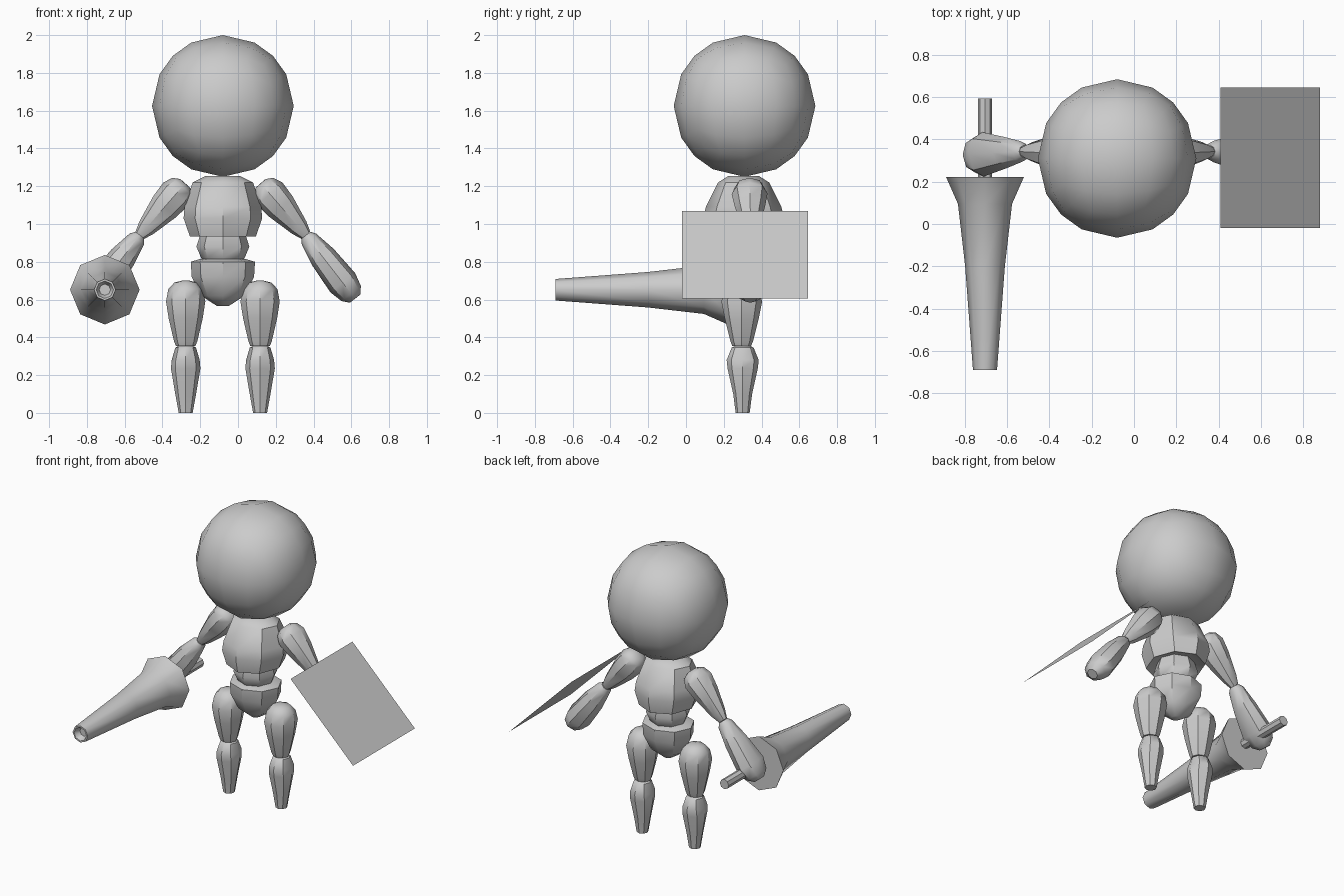
import bpy, bmesh, math
from mathutils import Vector

if "Cube" in bpy.data.objects:
    bpy.data.objects.remove(bpy.data.objects["Cube"])

MID, CY = -0.08, 0.31          # body centre line in x and y
grey = bpy.data.materials.new("plain grey")
grey.diffuse_color = (0.6, 0.6, 0.6, 1)
grey.use_nodes = True
grey.node_tree.nodes["Principled BSDF"].inputs["Base Color"].default_value = grey.diffuse_color


def finish(name, bm, angle=40):
    bmesh.ops.recalc_face_normals(bm, faces=bm.faces)
    me = bpy.data.meshes.new(name)
    bm.to_mesh(me)
    bm.free()
    me.materials.append(grey)
    ob = bpy.data.objects.new(name, me)
    bpy.context.collection.objects.link(ob)
    bpy.ops.object.select_all(action='DESELECT')
    ob.select_set(True)
    bpy.context.view_layer.objects.active = ob
    bpy.ops.object.shade_smooth_by_angle(angle=math.radians(angle))
    return ob


def loft(name, p0, p1, rings, n=8, angle=40):
    """Skin n-sided rings (t, half width, half depth) along p0 to p1."""
    p0, p1 = Vector(p0), Vector(p1)
    d = (p1 - p0).normalized()
    side = Vector((0, 1, 0)) if abs(d.y) < 0.9 else Vector((0, 0, 1))
    u = side.cross(d).normalized()
    v = d.cross(u)
    bm = bmesh.new()
    loops = []
    for t, ru, rv in rings:
        c = p0.lerp(p1, t)
        loops.append([bm.verts.new(c + u * ru * math.cos(math.tau * i / n)
                                   + v * rv * math.sin(math.tau * i / n)) for i in range(n)])
    for a, b in zip(loops, loops[1:]):
        for i in range(n):
            j = (i + 1) % n
            bm.faces.new((a[i], a[j], b[j], b[i]))
    bm.faces.new(loops[0])
    bm.faces.new(loops[-1])
    return finish(name, bm, angle)


def upright(name, x, y, rings, angle=40):
    """Vertical loft whose rings are given as (z, half width, half depth)."""
    return loft(name, (x, y, 0), (x, y, 1), rings, angle=angle)


# Head: a cube grid pushed out to a sphere
bm = bmesh.new()
bmesh.ops.create_cube(bm, size=2)
bmesh.ops.subdivide_edges(bm, edges=bm.edges[:], cuts=3, use_grid_fill=True)
for vert in bm.verts:
    vert.co = vert.co.normalized() * 0.375 + Vector((MID, CY, 1.625))
finish("head", bm)

# Torso, waist and pelvis
torso = upright("torso", MID, 0.305, [
    (0.955, 0.13, 0.13), (0.935, 0.175, 0.195), (1.03, 0.208, 0.215),
    (1.09, 0.203, 0.2), (1.22, 0.16, 0.135), (1.255, 0.09, 0.08)])
upright("waist", MID, 0.305, [
    (0.80, 0.10, 0.10), (0.82, 0.115, 0.115), (0.88, 0.14, 0.14), (0.96, 0.115, 0.115)])
upright("pelvis", MID, 0.305, [
    (0.565, 0.03, 0.03), (0.62, 0.115, 0.10), (0.72, 0.165, 0.145),
    (0.80, 0.17, 0.15), (0.815, 0.12, 0.11)])

# Limbs on both sides
for s, word in ((-1, "right"), (1, "left")):
    lx = MID + s * 0.197
    upright(word + "_thigh", lx, 0.295, [
        (0.355, 0.052, 0.05), (0.38, 0.062, 0.06), (0.50, 0.09, 0.09),
        (0.59, 0.104, 0.108), (0.655, 0.092, 0.09), (0.69, 0.06, 0.06), (0.70, 0.02, 0.02)])
    upright(word + "_shin", lx, 0.30, [
        (0, 0.037, 0.037), (0.10, 0.055, 0.05), (0.235, 0.078, 0.08),
        (0.28, 0.074, 0.085), (0.345, 0.055, 0.058), (0.357, 0.035, 0.035)])
    elbow = (MID + s * 0.44, 0.343, 0.94)
    loft(word + "_upper_arm", (MID + s * 0.20, 0.335, 1.215), elbow, [
        (0, 0.035, 0.035), (0.06, 0.07, 0.075), (0.2, 0.09, 0.095),
        (0.45, 0.082, 0.08), (0.85, 0.05, 0.045), (1, 0.03, 0.025)])
    hand_y = 0.325 if s < 0 else 0.34
    loft(word + "_forearm", elbow, (MID + s * 0.70, hand_y, 0.605), [
        (0, 0.03, 0.03), (0.06, 0.048, 0.05), (0.35, 0.072, 0.075),
        (0.75, 0.083, 0.105), (0.92, 0.065, 0.08), (1, 0.035, 0.035)])

# Lance with a hollow tip, and its grip
LX, LZ = -0.705, 0.652
loft("lance", (LX, 0, LZ), (LX, 1, LZ), [(y, r, r) for y, r in (
    (-0.65, 0.03), (-0.69, 0.046), (-0.69, 0.057), (-0.2, 0.094),
    (0.095, 0.128), (0.222, 0.184))], angle=50)
loft("lance_grip", (LX, 0.2, LZ), (LX, 0.595, LZ), [(0, 0.033, 0.033), (1, 0.033, 0.033)])

# Shield: one thin sloping sheet
bm = bmesh.new()
bm.faces.new([bm.verts.new(c) for c in (
    (0.41, -0.02, 1.07), (0.88, -0.02, 0.605), (0.88, 0.645, 0.605), (0.41, 0.645, 1.07))])
shield = finish("shield", bm)
if shield.data.polygons[0].normal.z < 0:
    shield.data.flip_normals()
